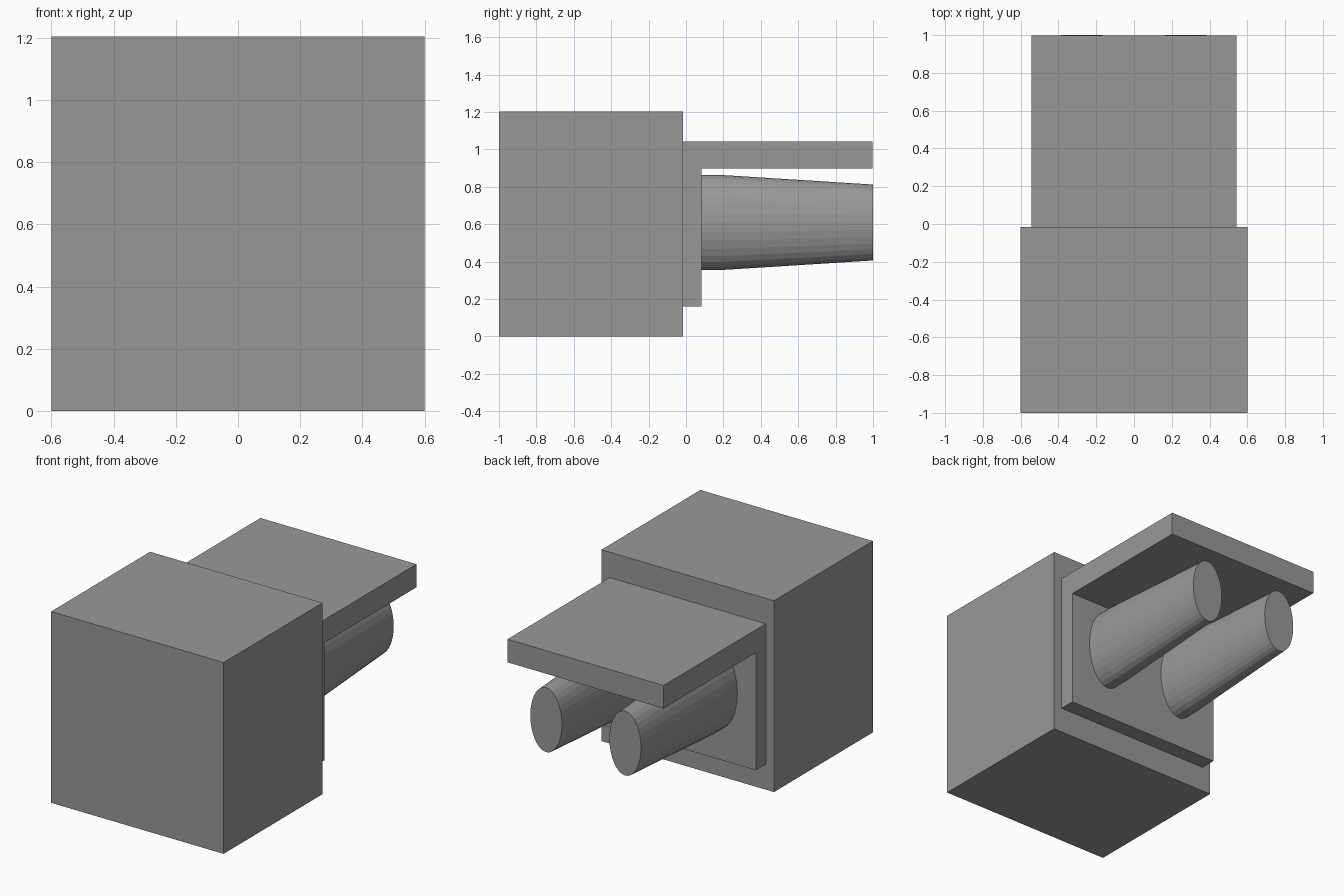
import bpy, bmesh, math

if "Cube" in bpy.data.objects:
    bpy.data.objects.remove(bpy.data.objects["Cube"])

# Dark grey finish shared by all parts
grey = bpy.data.materials.new("dark_grey")
grey.diffuse_color = (0.318, 0.318, 0.318, 1)
grey.use_nodes = True
grey.node_tree.nodes["Principled BSDF"].inputs["Base Color"].default_value = grey.diffuse_color


def make_object(name, bm):
    bmesh.ops.recalc_face_normals(bm, faces=bm.faces)
    mesh = bpy.data.meshes.new(name)
    bm.to_mesh(mesh)
    bm.free()
    mesh.materials.append(grey)
    obj = bpy.data.objects.new(name, mesh)
    bpy.context.collection.objects.link(obj)
    return obj


def extrude_profile(name, profile, half_width):
    """Extrude a (y, z) side profile symmetrically along x."""
    bm = bmesh.new()
    face = bm.faces.new([bm.verts.new((-half_width, y, z)) for y, z in profile])
    ext = bmesh.ops.extrude_face_region(bm, geom=[face])
    moved = [v for v in ext["geom"] if isinstance(v, bmesh.types.BMVert)]
    bmesh.ops.translate(bm, verts=moved, vec=(2 * half_width, 0, 0))
    return make_object(name, bm)


def loft_prong(name, cx, cz, sections, sides=32):
    """Join elliptical sections (y, x radius, z radius) along y and cap them."""
    bm = bmesh.new()
    rings = []
    for y, rx, rz in sections:
        angles = [2 * math.pi * i / sides for i in range(sides)]
        rings.append([bm.verts.new((cx + rx * math.cos(a), y, cz + rz * math.sin(a)))
                      for a in angles])
    for a, b in zip(rings, rings[1:]):
        for i in range(sides):
            j = (i + 1) % sides
            bm.faces.new((a[i], a[j], b[j], b[i]))
    bm.faces.new(rings[0])
    bm.faces.new(rings[-1])
    return make_object(name, bm)


# Main block
extrude_profile("body_block", [(-1, 0), (-0.017, 0), (-0.017, 1.203), (-1, 1.203)], 0.6)

# Back plate with overhanging shelf
extrude_profile("plate_and_shelf",
                [(-0.017, 0.16), (0.082, 0.16), (0.082, 0.898),
                 (0.998, 0.898), (0.998, 1.043), (-0.017, 1.043)], 0.543)

# Pair of tapered oval prongs with a short straight base
for side, x in (("left", -0.277), ("right", 0.273)):
    loft_prong(side + "_prong", x, 0.609,
               [(0.082, 0.138, 0.254), (0.19, 0.138, 0.254), (1, 0.11, 0.203)])
